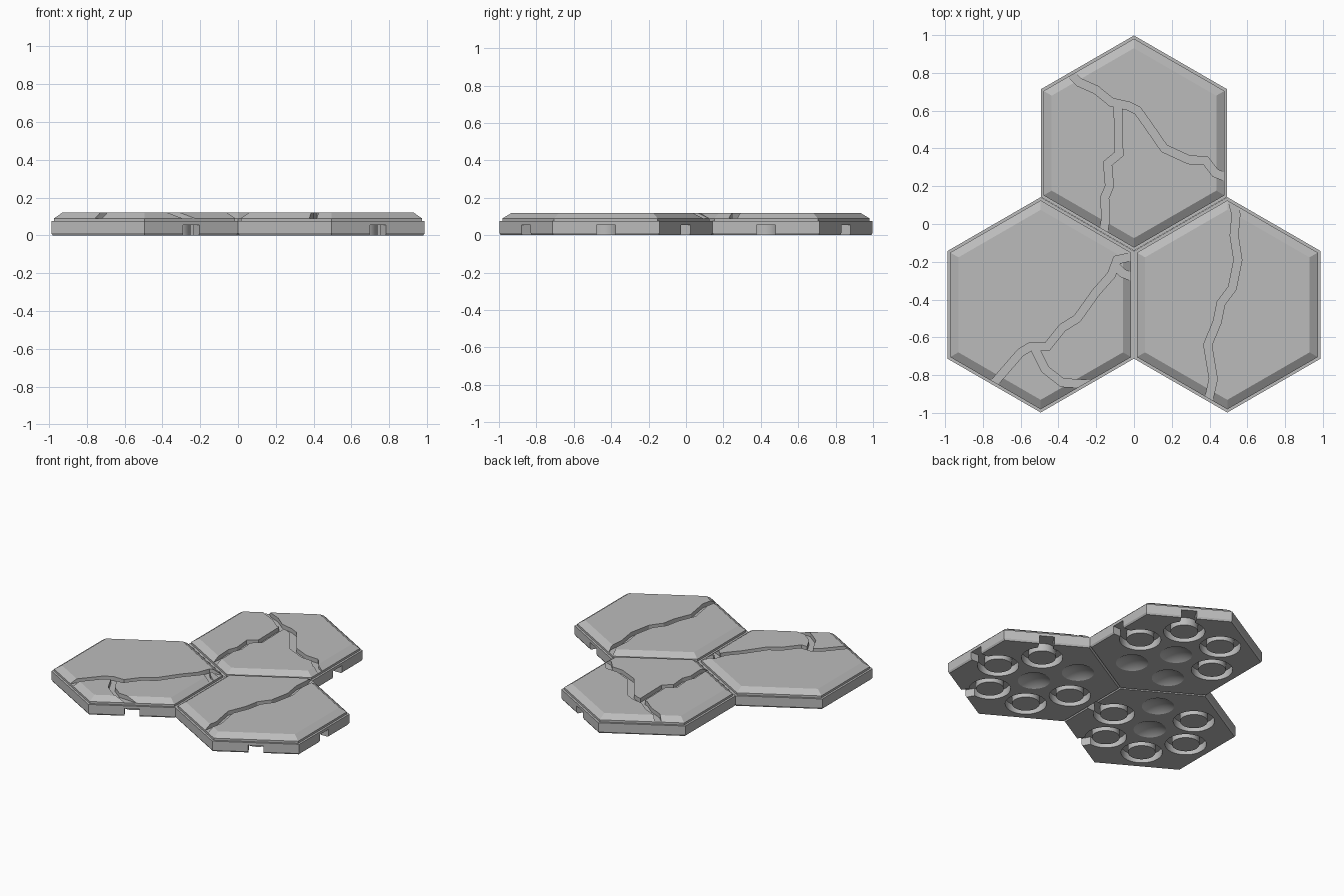
import bpy, bmesh, math
from mathutils import Vector, Matrix

if "Cube" in bpy.data.objects:
    bpy.data.objects.remove(bpy.data.objects["Cube"], do_unlink=True)

APOTHEM = 0.494
stone = bpy.data.materials.new("stone_grey")
stone.use_nodes = True
stone.diffuse_color = (0.5, 0.5, 0.5, 1)
stone.node_tree.nodes["Principled BSDF"].inputs["Base Color"].default_value = (0.5, 0.5, 0.5, 1)


def make_object(name, bm):
    bmesh.ops.recalc_face_normals(bm, faces=bm.faces)
    mesh = bpy.data.meshes.new(name)
    bm.to_mesh(mesh)
    bm.free()
    obj = bpy.data.objects.new(name, mesh)
    bpy.context.collection.objects.link(obj)
    mesh.materials.append(stone)
    return obj


def lathe(name, profile, sides, closed=False):
    """Turn (radius, z) points about z; closed makes a ring, open gets caps."""
    bm = bmesh.new()
    loops = []
    for r, z in profile:
        angles = [math.tau * (i + 0.5) / sides for i in range(sides)]
        loops.append([bm.verts.new((r * math.cos(a), r * math.sin(a), z)) for a in angles])
    pairs = list(zip(loops, loops[1:]))
    if closed:
        pairs.append((loops[-1], loops[0]))
    else:
        bm.faces.new(loops[0])
        bm.faces.new(loops[-1])
    for a, b in pairs:
        for i in range(sides):
            j = (i + 1) % sides
            bm.faces.new((a[i], a[j], b[j], b[i]))
    return make_object(name, bm)


def crack_cutter(points, width=0.042, floor=0.09, top=0.2):
    """Mitred ribbon of even width along a path, as a tall solid."""
    pts = [Vector(p) for p in points]
    bm = bmesh.new()
    rows = []
    for i, p in enumerate(pts):
        before = (p - pts[i - 1]).normalized() if i else (pts[1] - p).normalized()
        after = (pts[i + 1] - p).normalized() if i < len(pts) - 1 else before
        along = (before + after).normalized()
        side = Vector((-along.y, along.x)) * width / 2 / max(0.7, along.dot(after))
        rows.append([bm.verts.new((*q, z)) for q, z in
                     ((p - side, floor), (p + side, floor), (p + side, top), (p - side, top))])
    bm.faces.new(rows[0])
    bm.faces.new(rows[-1])
    for a, b in zip(rows, rows[1:]):
        for i in range(4):
            j = (i + 1) % 4
            bm.faces.new((a[i], a[j], b[j], b[i]))
    return make_object("crack_cutter", bm)


def channel_cutter(angle, center):
    # Slot from the ring groove out through the side wall
    bm = bmesh.new()
    bmesh.ops.create_cube(bm, size=1)
    bm.transform(Matrix.Translation(center) @ Matrix.Rotation(angle, 4, "Z")
                 @ Matrix.Translation((0.49, 0, 0)) @ Matrix.Diagonal((0.15, 0.1, 0.11, 1)))
    return make_object("channel_cutter", bm)


def dimple_cutter(center, radius=0.106, depth=0.03):
    ball = (radius ** 2 + depth ** 2) / (2 * depth)
    bm = bmesh.new()
    bmesh.ops.create_uvsphere(bm, u_segments=48, v_segments=48, radius=ball)
    bm.transform(Matrix.Translation(center + Vector((0, 0, depth - ball))))
    return make_object("dimple_cutter", bm)


def carve(obj, cutters):
    for cutter in cutters:
        cutter.hide_render = True
        mod = obj.modifiers.new("cut", "BOOLEAN")
        mod.operation = "DIFFERENCE"
        mod.solver = "EXACT"
        mod.object = cutter
    bpy.context.view_layer.update()
    graph = bpy.context.evaluated_depsgraph_get()
    mesh = bpy.data.meshes.new_from_object(obj.evaluated_get(graph))
    obj.modifiers.clear()
    obj.data = mesh
    for cutter in cutters:
        bpy.data.objects.remove(cutter, do_unlink=True)


# Tile outline from underside to worn top: bevelled base, ledge, chamfered slab
TILE_PROFILE = [(0.562, 0), (0.57, 0.012), (0.57, 0.075), (0.553, 0.075),
                (0.553, 0.09), (0.503, 0.12)]
RING_SECTION = [(0.09, -0.05), (0.135, -0.05), (0.135, 0.055), (0.09, 0.055)]

TILES = {
    "back_tile": ((0, 0.428), [
        [(-0.4, 0.86), (-0.29, 0.75), (-0.2, 0.71), (-0.12, 0.645), (-0.03, 0.625), (0.02, 0.6),
         (0.07, 0.53), (0.16, 0.4), (0.29, 0.34), (0.38, 0.335), (0.43, 0.27), (0.56, 0.22)],
        [(-0.085, 0.64), (-0.08, 0.37), (-0.14, 0.32), (-0.13, 0.2), (-0.155, 0.14),
         (-0.15, 0.03), (-0.17, -0.1)]]),
    "front_left_tile": ((APOTHEM, -0.428), [
        [(0.5, 0.2), (0.54, 0.05), (0.53, -0.06), (0.55, -0.19), (0.52, -0.34), (0.46, -0.42),
         (0.44, -0.52), (0.39, -0.64), (0.42, -0.82), (0.38, -1.0)]]),
    "front_right_tile": ((-APOTHEM, -0.428), [
        [(-0.8, -0.91), (-0.6, -0.68), (-0.55, -0.65), (-0.46, -0.65), (-0.38, -0.55),
         (-0.3, -0.5), (-0.2, -0.36), (-0.12, -0.27), (-0.09, -0.19), (0.04, -0.16)],
        [(-0.53, -0.65), (-0.47, -0.77), (-0.38, -0.84), (-0.2, -0.85)],
        [(-0.11, -0.21), (-0.06, -0.26), (0.04, -0.3)]]),
}

for name, (spot, cracks) in TILES.items():
    center = Vector((*spot, 0))
    tile = lathe(name, TILE_PROFILE, 6)
    tile.data.transform(Matrix.Translation(center))
    cutters = [crack_cutter(path) for path in cracks]
    cutters.append(dimple_cutter(center))
    # Ring grooves along the outer sides, shallow dimples beside the neighbours
    for k in range(6):
        angle = k * math.tau / 6
        out = Vector((math.cos(angle), math.sin(angle), 0))
        place = center + out * 0.306
        if out.dot(-center.normalized()) > 0.8:
            cutters.append(dimple_cutter(place))
        else:
            ring = lathe("ring_cutter", RING_SECTION, 48, closed=True)
            ring.data.transform(Matrix.Translation(place))
            cutters += [ring, channel_cutter(angle, center)]
    carve(tile, cutters)
    bpy.ops.object.select_all(action="DESELECT")
    tile.select_set(True)
    bpy.context.view_layer.objects.active = tile
    bpy.ops.object.shade_smooth_by_angle(angle=math.radians(25))
